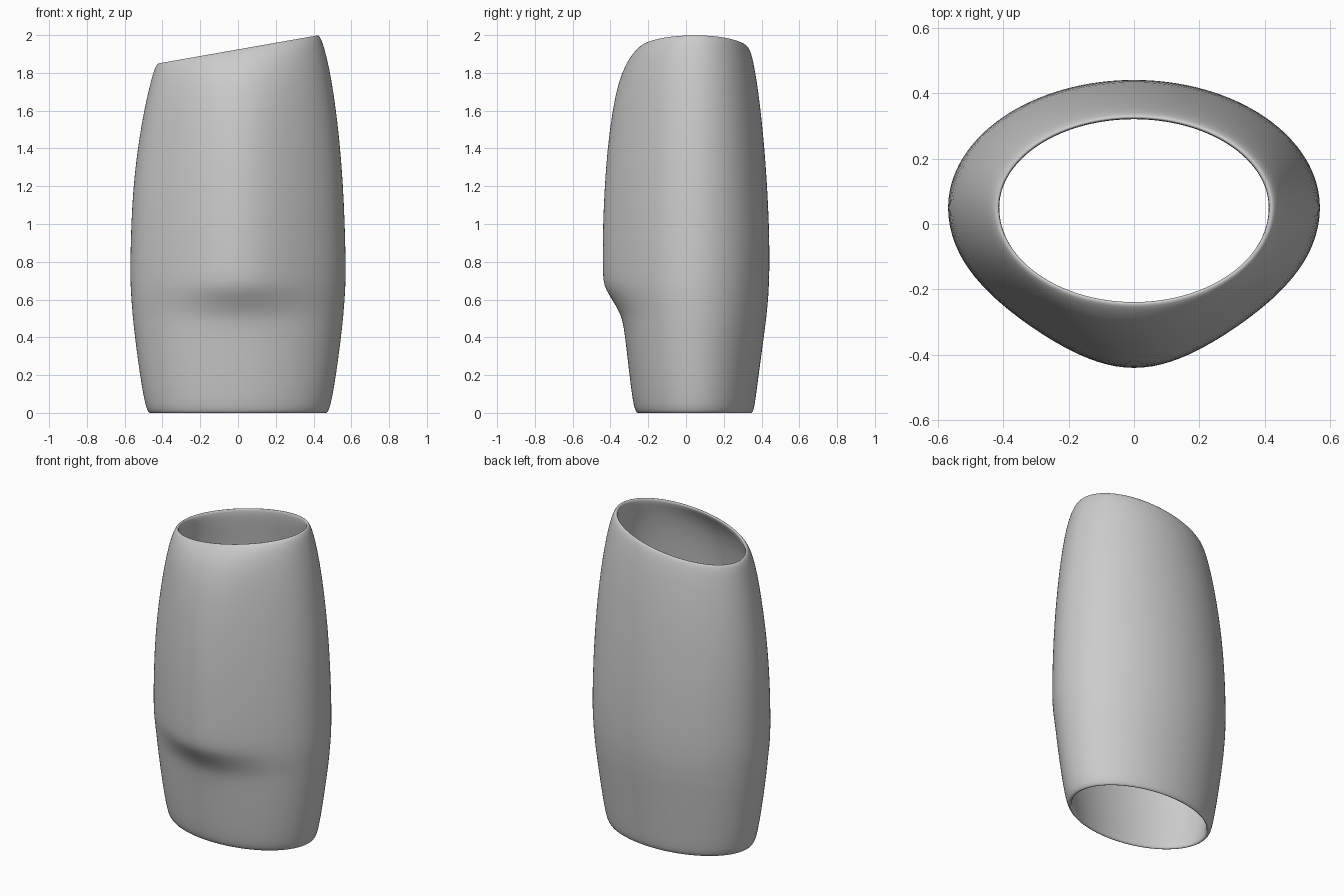
import bpy, bmesh, math

SEGMENTS = 64
CENTRE_Y = 0.05
WALL = 0.035

# Outer wall rings: height, half width, back y, front y, front ridge depth
outer = [
    (-0.002, 0.470, 0.350, -0.260, 0.00),
    (0.020, 0.484, 0.360, -0.272, 0.00),
    (0.070, 0.497, 0.368, -0.283, 0.00),
    (0.200, 0.520, 0.385, -0.300, 0.00),
    (0.400, 0.546, 0.412, -0.322, 0.00),
    (0.490, 0.556, 0.424, -0.336, 0.01),
    (0.540, 0.560, 0.429, -0.356, 0.025),
    (0.600, 0.565, 0.435, -0.392, 0.055),
    (0.650, 0.568, 0.438, -0.424, 0.085),
    (0.700, 0.570, 0.440, -0.441, 0.10),
    (0.800, 0.571, 0.443, -0.443, 0.10),
    (1.000, 0.566, 0.440, -0.441, 0.10),
    (1.200, 0.556, 0.430, -0.432, 0.10),
    (1.400, 0.538, 0.416, -0.417, 0.10),
    (1.600, 0.511, 0.396, -0.391, 0.09),
    (1.750, 0.483, 0.376, -0.359, 0.065),
    (1.850, 0.458, 0.358, -0.317, 0.035),
    (1.900, 0.442, 0.345, -0.278, 0.01),
    (1.924, 0.428, 0.334, -0.252, 0.00),
]
top_lip = [(1.926, 0.418, 0.326, -0.242, 0.0),
           (1.915, 0.410, 0.320, -0.235, 0.0)]
bottom_lip = [(0.015, 0.450, 0.332, -0.242, 0.0),
              (-0.002, 0.458, 0.340, -0.249, 0.0)]

# Inner wall follows the outer one, running back down
inner = [(h, a - WALL, b - WALL, f + WALL, r)
         for h, a, b, f, r in reversed(outer) if 0.05 < h < 1.86]
rings = outer + top_lip + inner + bottom_lip


def ring_point(ring, angle):
    h, half, back, front, ridge = ring
    x = half * math.cos(angle)
    s = math.sin(angle)
    if s >= 0:
        y = CENTRE_Y + (back - CENTRE_Y) * s
    else:
        y = CENTRE_Y + (CENTRE_Y - front - ridge) * s
        # soft ridge down the middle of the front, fading at the sides
        y -= ridge * math.exp(-(x / 0.32) ** 2) * min(1.0, -3 * s)
    # slanted top opening
    t = min(1.0, max(0.0, (h - 0.9) / 1.0))
    return x, y, h + 0.176 * x * t * t * (3 - 2 * t)


# Hollow sleeve
bm = bmesh.new()
loops = [[bm.verts.new(ring_point(r, 2 * math.pi * i / SEGMENTS))
          for i in range(SEGMENTS)] for r in rings]
for k, low in enumerate(loops):
    high = loops[(k + 1) % len(loops)]
    for i in range(SEGMENTS):
        j = (i + 1) % SEGMENTS
        bm.faces.new((low[i], low[j], high[j], high[i]))
bmesh.ops.recalc_face_normals(bm, faces=bm.faces[:])
for face in bm.faces:
    face.smooth = True
mesh = bpy.data.meshes.new("sleeve")
bm.to_mesh(mesh)
bm.free()
sleeve = bpy.data.objects.new("sleeve", mesh)
bpy.context.collection.objects.link(sleeve)

# Soft rounded surface
smooth = sleeve.modifiers.new("smoothing", "SUBSURF")
smooth.levels = 1
smooth.render_levels = 1

grey = bpy.data.materials.new("light grey")
grey.diffuse_color = (0.6, 0.6, 0.6, 1)
mesh.materials.append(grey)
